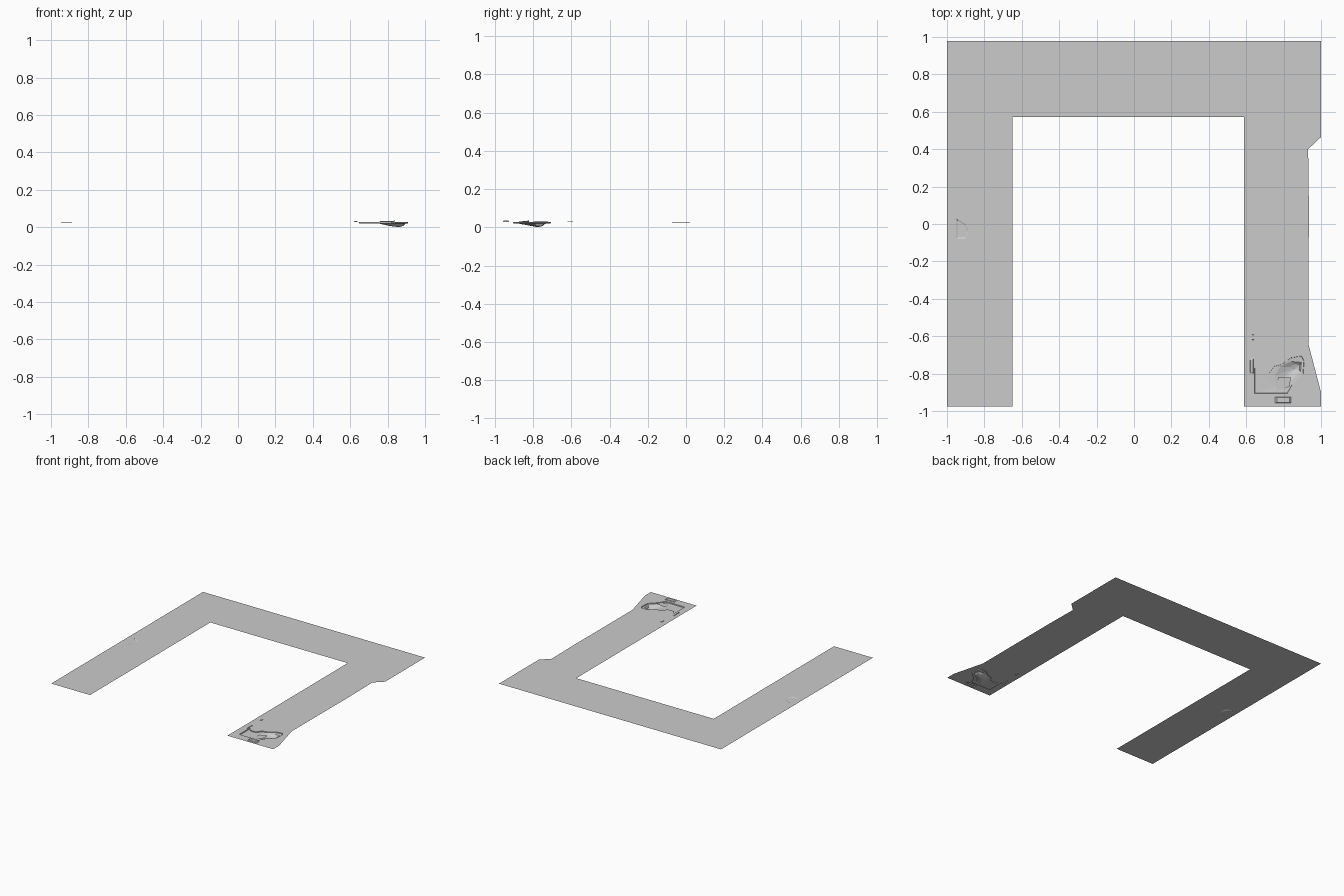
import bpy, bmesh
from mathutils import Vector

if "Cube" in bpy.data.objects:
    bpy.data.objects.remove(bpy.data.objects["Cube"])

TOP = 0.028


def ring(bm, pts, z):
    vs = [bm.verts.new((x, y, z)) for x, y in pts]
    es = [bm.edges.new((vs[i], vs[(i + 1) % len(vs)])) for i in range(len(vs))]
    return vs, es


def fill(bm, *edge_sets):
    bmesh.ops.triangle_fill(bm, use_beauty=True, use_dissolve=False,
                            edges=[e for s in edge_sets for e in s],
                            normal=Vector((0, 0, 1)))


def shrink(pts, k):
    cx = sum(p[0] for p in pts) / len(pts)
    cy = sum(p[1] for p in pts) / len(pts)
    return [(cx + (x - cx) * k, cy + (y - cy) * k) for x, y in pts]


def wall(bm, a, b):
    n = len(a)
    for i in range(n):
        j = (i + 1) % n
        bm.faces.new((a[i], a[j], b[j], b[i]))


def finish(bm, name):
    for f in bm.faces:
        f.normal_update()
        if f.normal.z < 0:
            f.normal_flip()
    me = bpy.data.meshes.new(name)
    bm.to_mesh(me)
    bm.free()
    ob = bpy.data.objects.new(name, me)
    bpy.context.collection.objects.link(ob)
    return ob


def rect(x0, x1, y0, y1):
    return [(x0, y0), (x1, y0), (x1, y1), (x0, y1)]


# U-shaped ground sheet outline
outline = [(-1, -.975), (-.65, -.975), (-.65, .572), (.587, .572),
           (.587, -.975), (1, -.975), (1, -.9), (.932, -.64),
           (.935, .1), (.931, .4), (1, .465), (1, .978), (-1, .978)]
# sunken shelf, and the deeper pit inside it
shelf = [(.645, -.905), (.82, -.905), (.845, -.86), (.905, -.80), (.91, -.73),
         (.895, -.705), (.84, -.715), (.79, -.75), (.75, -.76), (.72, -.80),
         (.67, -.80), (.645, -.77)]
pit = [(.76, -.87), (.80, -.875), (.84, -.835), (.89, -.79), (.895, -.74),
       (.84, -.735), (.78, -.765), (.755, -.81)]
pit_floor = [(.81, -.81), (.83, -.81), (.85, -.80), (.885, -.785),
             (.885, -.755), (.86, -.75), (.83, -.765), (.81, -.79)]

bm = bmesh.new()
_, border = ring(bm, outline, TOP)
rim, rim_e = ring(bm, shelf, TOP)

# shallow chip in the left leg, and low raised slabs beside the pit
patches = [([(-.95, -.08), (-.90, -.08), (-.885, -.04), (-.90, 0), (-.95, .03)], TOP - .003),
           (rect(.755, .84, -.957, -.925), .034),
           (rect(.62, .638, -.80, -.72), .032),
           (rect(.63, .642, -.62, -.59), .031)]
lips = [ring(bm, pts, TOP) for pts, _ in patches]
fill(bm, border, rim_e, *[e for _, e in lips])
for (pts, z), (lip, _) in zip(patches, lips):
    inner, _ = ring(bm, shrink(pts, .8), z)
    wall(bm, lip, inner)
    bm.faces.new(inner)

# shelf and pit
low, low_e = ring(bm, shrink(shelf, .985), .021)
wall(bm, rim, low)
edge, edge_e = ring(bm, pit, .019)
fill(bm, low_e, edge_e)
deep, _ = ring(bm, pit_floor, .007)
wall(bm, edge, deep)
apex = bm.verts.new((.86, -.775, 0))
for i in range(len(deep)):
    bm.faces.new((deep[i], deep[(i + 1) % len(deep)], apex))
finish(bm, "ground_sheet")

# small tilted rubble plate over the shelf
bm = bmesh.new()
plate = [bm.verts.new(p) for p in ((.76, -.89, .022), (.83, -.87, .030),
                                   (.84, -.82, .035), (.77, -.82, .026))]
bm.faces.new(plate)
finish(bm, "rubble_plate")
